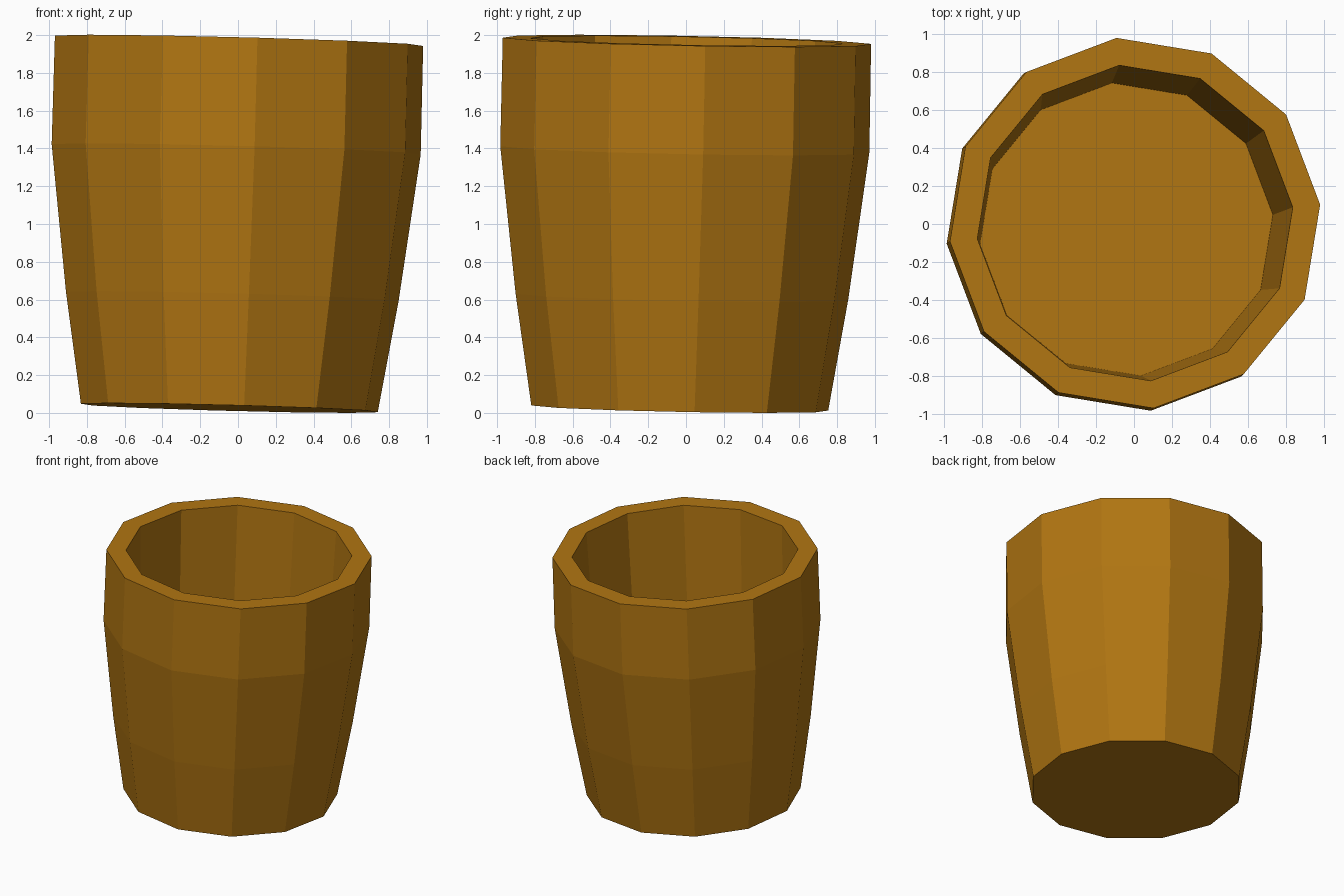
import bpy, bmesh
from math import pi, sin, cos, radians
from mathutils import Vector, Matrix

if "Cube" in bpy.data.objects:
    bpy.data.objects.remove(bpy.data.objects["Cube"], do_unlink=True)

SIDES = 12
TURN = radians(5.7)

# Wooden brown used for the whole cup
wood = bpy.data.materials.new("golden_brown_wood")
wood.use_nodes = True
colour = (0.44, 0.18, 0.006, 1)
wood.diffuse_color = colour
wood.node_tree.nodes["Principled BSDF"].inputs["Base Color"].default_value = colour

# Radius and height along one continuous wall: outside up, over the rim, inside down
profile = [(0.79, 0), (0.885, 0.59), (0.982, 1.37), (0.98, 1.945),
           (0.835, 1.945), (0.775, 0.25)]


def make_cup(name, profile):
    bm = bmesh.new()
    rings = []
    for radius, height in profile:
        angles = [TURN + 2 * pi * i / SIDES for i in range(SIDES)]
        rings.append([bm.verts.new((radius * cos(a), radius * sin(a), height)) for a in angles])
    for low, high in zip(rings, rings[1:]):
        for i in range(SIDES):
            j = (i + 1) % SIDES
            bm.faces.new((low[i], low[j], high[j], high[i]))
    # Underside and inner floor
    bm.faces.new(rings[0][::-1])
    bm.faces.new(rings[-1])
    mesh = bpy.data.meshes.new(name)
    bm.to_mesh(mesh)
    bm.free()
    mesh.materials.append(wood)
    cup = bpy.data.objects.new(name, mesh)
    bpy.context.collection.objects.link(cup)
    return cup


# The cup leans slightly towards the back left
cup = make_cup("cup", profile)
up = Vector((0, 0, 1))
lean = up.rotation_difference(Vector((0.0265, 0.0195, 1)))
cup.matrix_world = Matrix.Translation((-0.046, -0.033, 0.026)) @ lean.to_matrix().to_4x4()
